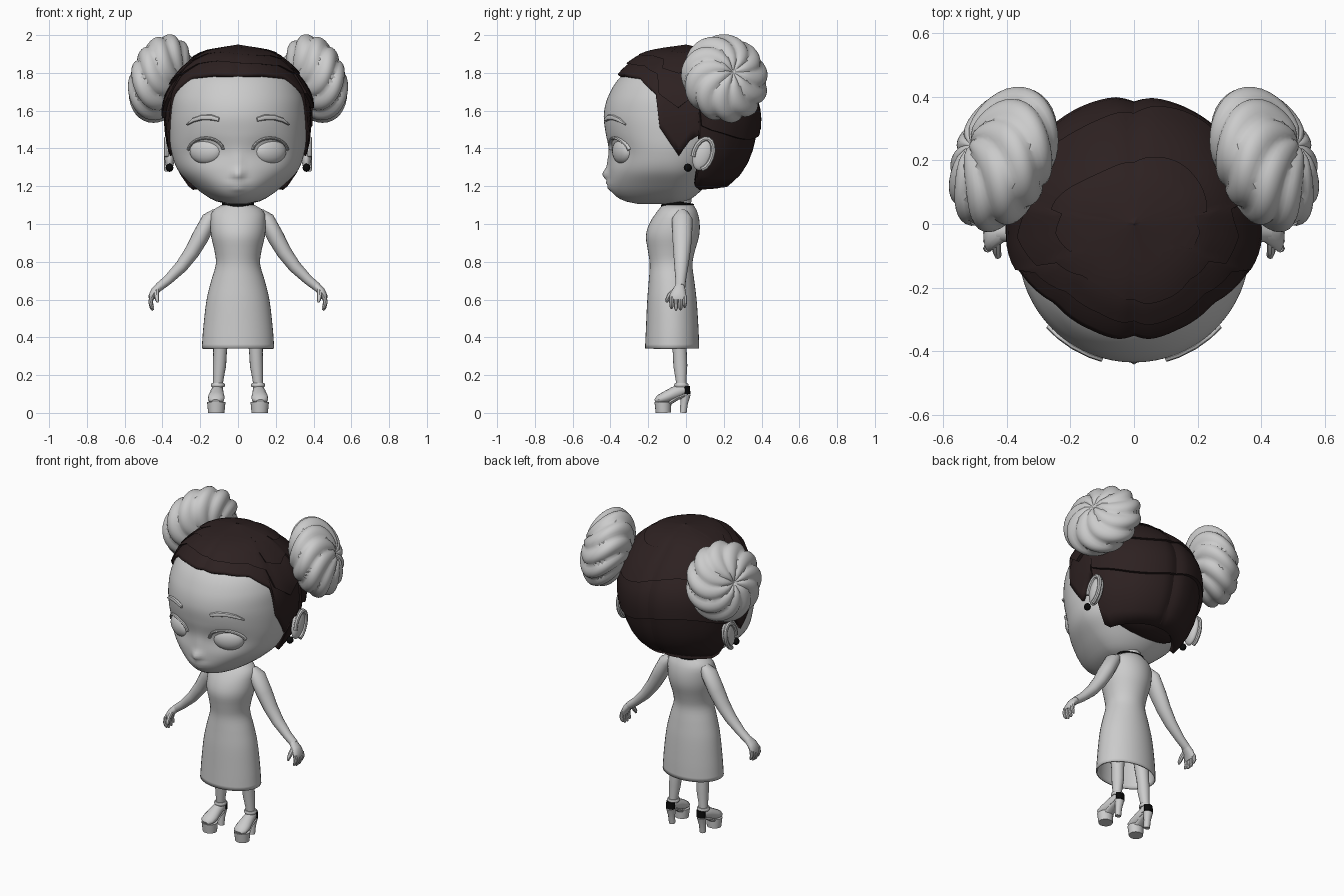
import bpy, bmesh, math
from mathutils import Vector, Matrix

if "Cube" in bpy.data.objects:
    bpy.data.objects.remove(bpy.data.objects["Cube"])


def material(name, rgb):
    m = bpy.data.materials.new(name)
    m.use_nodes = True
    m.diffuse_color = (*rgb, 1)
    m.node_tree.nodes["Principled BSDF"].inputs["Base Color"].default_value = (*rgb, 1)
    return m


GREY = material("light grey", (0.6, 0.6, 0.6))
BROWN = material("dark brown", (0.026, 0.015, 0.015))
BLACK = material("black", (0.003, 0.003, 0.003))


def finish(name, bm, mat, mirror=False, angle=40):
    bmesh.ops.recalc_face_normals(bm, faces=bm.faces)
    me = bpy.data.meshes.new(name)
    bm.to_mesh(me)
    bm.free()
    me.materials.append(mat)
    ob = bpy.data.objects.new(name, me)
    bpy.context.collection.objects.link(ob)
    bpy.ops.object.select_all(action="DESELECT")
    ob.select_set(True)
    bpy.context.view_layer.objects.active = ob
    bpy.ops.object.shade_smooth_by_angle(angle=math.radians(angle))
    if mirror:
        ob.modifiers.new("Mirror", "MIRROR")
    return ob


def skin(name, rings, mat, mirror=False, caps=(True, True), angle=40):
    """Bridge a list of closed rings of points."""
    bm = bmesh.new()
    loops = [[bm.verts.new(p) for p in r] for r in rings]
    n = len(rings[0])
    for a, b in zip(loops, loops[1:]):
        for i in range(n):
            j = (i + 1) % n
            bm.faces.new((a[i], a[j], b[j], b[i]))
    for use, loop in zip(caps, (loops[0], loops[-1])):
        if use:
            bm.faces.new(loop)
    bmesh.ops.remove_doubles(bm, verts=bm.verts, dist=0.0005)
    return finish(name, bm, mat, mirror, angle)


def tube(name, path, mat, side=(0, 1, 0), mirror=True, n=12, angle=40):
    """Sweep an ellipse; each path row is x, y, z, radius along side, other radius."""
    pts = [Vector(p[:3]) for p in path]
    rings = []
    for i, p in enumerate(path):
        t = (pts[min(i + 1, len(pts) - 1)] - pts[max(i - 1, 0)]).normalized()
        u = Vector(side)
        u = (u - t * u.dot(t)).normalized()
        v = t.cross(u)
        turn = [2 * math.pi * k / n for k in range(n)]
        rings.append([pts[i] + u * p[3] * math.cos(a) + v * p[4] * math.sin(a) for a in turn])
    return skin(name, rings, mat, mirror, angle=angle)


def ball(name, centre, size, mat, rot=Matrix(), mirror=True, n=24):
    bm = bmesh.new()
    bmesh.ops.create_uvsphere(bm, u_segments=n, v_segments=n // 2, radius=1)
    bm.transform(Matrix.Translation(centre) @ rot @ Matrix.Diagonal((*size, 1)))
    return finish(name, bm, mat, mirror)


def sample(table, z):
    """Smoothly interpolate rows keyed by their first value."""
    z = min(max(z, table[0][0]), table[-1][0])
    i = max(k for k in range(len(table) - 1) if table[k][0] <= z)
    a, b = table[i], table[i + 1]
    p, q = table[max(i - 1, 0)], table[min(i + 2, len(table) - 1)]
    h = b[0] - a[0]
    t = (z - a[0]) / h
    out = []
    for k in range(1, len(a)):
        ma = (b[k] - p[k]) / (b[0] - p[0]) * h
        mb = (q[k] - a[k]) / (q[0] - a[0]) * h
        out.append((2*t**3 - 3*t*t + 1) * a[k] + (t**3 - 2*t*t + t) * ma
                   + (3*t*t - 2*t**3) * b[k] + (t**3 - t*t) * mb)
    return out


def gauss(x, z, x0, z0, sx, sz):
    return math.exp(-((x - x0) / sx) ** 2 - ((z - z0) / sz) ** 2)


# Head: height, half width, front, back
HEAD = [(1.105, .05, -.25, -.06), (1.12, .115, -.32, 0), (1.15, .17, -.375, .05),
        (1.2, .235, -.405, .1), (1.28, .315, -.41, .16), (1.38, .352, -.405, .22),
        (1.48, .362, -.425, .26), (1.58, .36, -.435, .27), (1.68, .345, -.41, .26),
        (1.78, .29, -.345, .2), (1.85, .19, -.24, .12), (1.89, .05, -.12, 0)]
YC = -0.08


def face_y(x, z):
    hw, yf, _ = sample(HEAD, z)
    return YC - (YC - yf) * math.sqrt(max(0, 1 - (x / hw) ** 2))


rings = []
for r in range(57):
    z = 1.105 + .785 * r / 56
    hw, yf, yb = sample(HEAD, z)
    ring = []
    for k in range(96):
        a = 2 * math.pi * k / 96
        c, x = math.cos(a), hw * math.sin(a)
        y = YC + c * ((yf if c > 0 else -yb + 2 * YC) - YC)
        if c > 0:    # nose, lips and eye sockets
            y -= .03 * gauss(x, z, 0, 1.262, .03, .03) + .01 * gauss(x, z, 0, 1.33, .025, .06)
            y -= .014 * gauss(x, z, 0, 1.212, .05, .011) + .014 * gauss(x, z, 0, 1.186, .04, .011)
            y += .014 * gauss(abs(x), z, .17, 1.385, .09, .07)
        ring.append((x, y, z))
    rings.append(ring)
skin("head", rings, GREY, angle=60)

# Eyes, lids and brows
yaw = Matrix.Rotation(math.radians(25), 4, "Z")
ball("eyes", (.17, -.335, 1.385), (.092, .045, .068), GREY, yaw)
lid = []
for k in range(11):
    a = math.pi * (.04 + .92 * k / 10)
    x, z = .17 + .093 * math.cos(a), 1.385 + .07 * math.sin(a)
    lid.append((x, face_y(x, z) + .002, z, .013, .008))
tube("eyelids", lid, GREY, n=8)
brow = [(.1, 1.553, .011), (.14, 1.564, .015), (.19, 1.564, .014), (.235, 1.55, .012), (.268, 1.527, .005)]
tube("eyebrows", [(x, face_y(x, z) - .002, z, r, .011) for x, z, r in brow], GREY, side=(0, 0, 1), n=8)

# Ears with a raised rim, and earrings
lean = Matrix.Rotation(math.radians(-18), 4, "X")
ball("ears", (.362, .09, 1.37), (.028, .052, .09), GREY, lean)
rim = []
for k in range(13):
    a = math.radians(-70 + 270 * k / 12)
    p = lean @ Vector((0, .05 * math.cos(a), .085 * math.sin(a)))
    rim.append((.38, p.y + .09, p.z + 1.37, .013, .013))
tube("ear_rims", rim, GREY, side=(1, 0, 0), n=8)
ball("earrings", (.362, .01, 1.298), (.02, .022, .022), BLACK, n=12)

# Hair cap: each column runs from the crown down to the hairline
HAIR = [(1.18, .25, -.2, .2), (1.26, .31, -.3, .29), (1.36, .36, -.36, .35), (1.48, .385, -.38, .385),
        (1.58, .395, -.39, .395), (1.68, .385, -.39, .375), (1.78, .335, -.37, .31),
        (1.86, .265, -.3, .22), (1.92, .17, -.19, .13), (1.95, .001, -.001, .001)]
HAIRLINE = [(0, 1.79), (24, 1.795), (49, 1.775), (66, 1.69), (69, 1.51), (84, 1.36),
            (93, 1.44), (100, 1.47), (102, 1.2), (110, 1.18), (140, 1.19), (180, 1.2)]
columns = []
for (a, za), (b, zb) in zip(HAIRLINE, HAIRLINE[1:]):
    n = max(1, round((b - a) / 4))
    columns += [(a + (b - a) * k / n, za + (zb - za) * k / n) for k in range(n)]
columns.append(HAIRLINE[-1])
columns += [(360 - a, z) for a, z in columns[-2:0:-1]]
rings = []
LAYERS, STEPS = 4, 5
for layer in range(LAYERS):
    for s in range(STEPS + 1):
        t = (layer + s / STEPS) / LAYERS
        puff = .97 + .05 * (s / STEPS) ** .6 if layer < LAYERS - 1 else .97 + .03 * s / STEPS
        ring = []
        for deg, end in columns:
            a = math.radians(deg)
            half = min(deg, 360 - deg)
            wave = t + .05 * math.sin(3 * a) * math.sin(math.pi * t)
            z = 1.95 - (1.95 - end) * wave ** 1.7
            hw, yf, yb = sample(HAIR, z)
            part = math.exp(-(half / 5) ** 2) + math.exp(-((180 - half) / 5) ** 2)
            lock = .012 * abs(math.sin(a * 4)) ** .5
            f = puff + lock - .035 * part
            c, x = math.cos(a), hw * math.sin(a)
            ring.append((x * f, -c * (-yf if c > 0 else yb) * f, z))
        rings.append(ring)
hair = skin("hair", rings, BROWN, caps=(False, False), angle=25)
shell = hair.modifiers.new("Thickness", "SOLIDIFY")
shell.thickness = .03
shell.offset = -1
# Closed underside of the hair at the nape
ball("nape_hair", (0, .13, 1.3), (.27, .15, .115), BROWN, mirror=False)

# Side buns: flattened balls of twisted locks
bm = bmesh.new()
bmesh.ops.create_uvsphere(bm, u_segments=72, v_segments=24, radius=1)
for v in bm.verts:
    a = math.atan2(v.co.y, v.co.x) + .7 * v.co.z
    ridge = abs(math.sin(a * 5)) ** .6
    v.co *= .9 + .13 * ridge * math.hypot(v.co.x, v.co.y) ** .5
    v.co.z -= .12 * math.exp(-(math.hypot(v.co.x, v.co.y) / .15) ** 2) * (1 if v.co.z > 0 else 0)
axis = Vector((.85, .36, .28)).to_track_quat("Z", "Y").to_matrix().to_4x4()
bm.transform(Matrix.Translation((.41, .205, 1.77)) @ axis @ Matrix.Diagonal((.235, .235, .15, 1)))
finish("hair_buns", bm, GREY, mirror=True, angle=35)

# Dress: height, half width, front, back
DRESS = [(.34, .192, -.217, .07), (.45, .184, -.212, .066), (.6, .166, -.205, .056),
         (.7, .142, -.197, .044), (.79, .117, -.192, .034), (.86, .125, -.202, .048),
         (.94, .143, -.212, .07), (1.01, .146, -.19, .072), (1.07, .135, -.15, .058),
         (1.1, .09, -.125, .04)]
rings = []
for r in range(33):
    z = .34 + .76 * r / 32
    hw, yf, yb = sample(DRESS, z)
    mid, depth = (yf + yb) / 2, (yb - yf) / 2
    turn = [2 * math.pi * k / 40 for k in range(40)]
    rings.append([(hw * math.sin(a), mid - depth * math.cos(a), z) for a in turn])
dress = skin("dress", rings, GREY, caps=(False, True))
dress.modifiers.new("Thickness", "SOLIDIFY").thickness = .008

# Neck and choker
tube("neck", [(0, -.045, 1.03, .065, .065), (0, -.03, 1.2, .065, .065)], GREY, mirror=False)
tube("choker", [(0, -.052, 1.045, .07, .07), (0, -.05, 1.07, .085, .083), (0, -.042, 1.12, .085, .085)],
     BLACK, mirror=False, n=20)

# Arms, palms and fingers
tube("arms", [(.115, -.02, 1.06, .03, .025), (.15, -.02, 1.025, .055, .043), (.2, -.02, .93, .052, .045),
              (.245, -.022, .85, .045, .04), (.3, -.025, .775, .037, .034), (.37, -.028, .705, .028, .026),
              (.42, -.03, .665, .026, .023)], GREY, n=16)
tube("palms", [(.41, -.03, .675, .024, .022), (.44, -.038, .645, .037, .022),
               (.457, -.042, .615, .046, .018), (.46, -.042, .598, .042, .012)], GREY)
for name, y, tip in (("index", -.077, .552), ("middle", -.053, .543), ("ring", -.029, .545), ("little", -.007, .558)):
    tube(name + "_fingers", [(.458, y, .615, .012, .012), (.463, y, .585, .012, .012),
                             (.456, y, tip + .01, .01, .01), (.45, y, tip, .005, .005)], GREY, n=8)
tube("thumbs", [(.432, -.055, .65, .014, .014), (.432, -.085, .625, .014, .014),
                (.428, -.1, .598, .011, .011), (.426, -.102, .585, .005, .005)], GREY, side=(1, 0, 0), n=8)

# Legs
tube("legs", [(.085, -.05, .62, .06, .06), (.092, -.04, .4, .042, .042), (.095, -.033, .32, .037, .036),
              (.098, -.03, .25, .037, .035), (.105, -.026, .17, .028, .027), (.108, -.022, .1, .03, .028)],
     GREY, n=16)

# Platform shoes: upper, sole, heel, strap and black heel counter
tube("shoe_uppers", [(.118, -.163, .062, .02, .01), (.117, -.145, .07, .042, .024), (.115, -.11, .082, .045, .031),
                     (.112, -.06, .105, .036, .035), (.109, -.02, .12, .031, .032), (.108, .01, .122, .02, .024)],
     GREY, side=(1, 0, 0), n=16)
tube("platform_soles", [(.115, -.12, 0, .04, .043), (.115, -.122, .058, .045, .049)], GREY, n=20)
tube("arch_soles", [(.115, -.09, .052, .035, .012), (.112, -.045, .08, .03, .012), (.11, .005, .095, .026, .012)],
     GREY, side=(1, 0, 0))
tube("heels", [(.109, -.015, 0, .018, .019), (.109, -.01, .05, .02, .021), (.109, -.002, .1, .027, .029)], GREY)
tube("ankle_straps", [(.106, -.025, .136, .034, .033), (.106, -.025, .143, .038, .037),
                      (.106, -.025, .15, .038, .037), (.106, -.025, .157, .034, .033)], GREY, n=20)
tube("heel_counters", [(.108, .004, .1, .02, .029), (.107, .001, .142, .019, .029)], BLACK)
